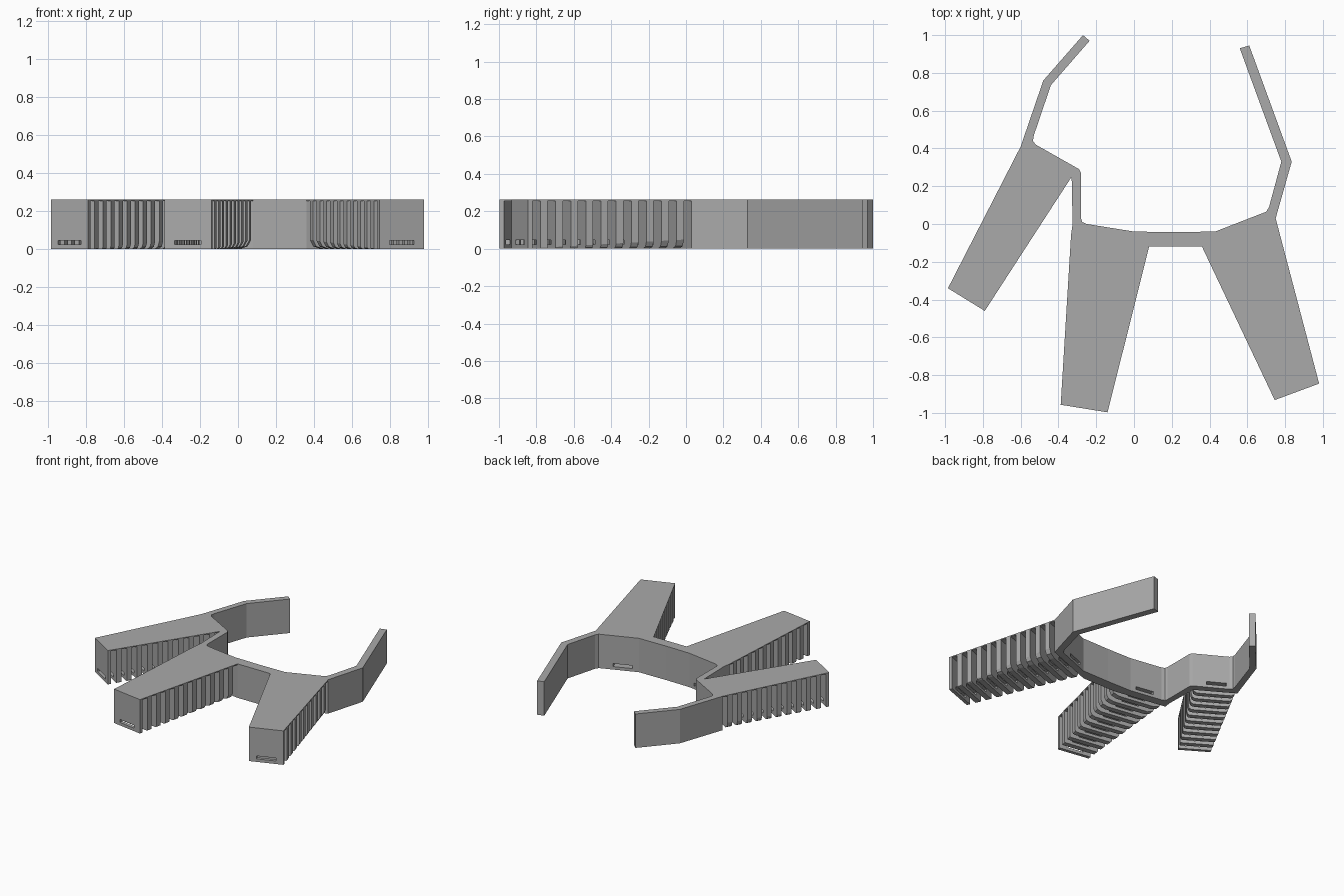
import bpy, bmesh
from mathutils import Vector

if "Cube" in bpy.data.objects:
    bpy.data.objects.remove(bpy.data.objects["Cube"])

HEIGHT = 0.262      # full height
PLATE = 0.254       # underside of the thin top skin
GAPS = 11           # flex slots per leg
PITCH, GAP, TIP = 0.0925, 0.0485, 0.028   # as fractions of leg length

grey = bpy.data.materials.new("Plain grey")
grey.use_nodes = True
colour = (0.4, 0.4, 0.4, 1)
grey.diffuse_color = colour
grey.node_tree.nodes["Principled BSDF"].inputs["Base Color"].default_value = colour


def loft(bm, ring_a, ring_b):
    """Closed solid between two matching rings of points."""
    a = [bm.verts.new(p) for p in ring_a]
    b = [bm.verts.new(p) for p in ring_b]
    bm.faces.new(a)
    bm.faces.new(b[::-1])
    for i in range(len(a)):
        j = (i + 1) % len(a)
        bm.faces.new((a[j], a[i], b[i], b[j]))


def prism(bm, outline, z0, z1):
    loft(bm, [(x, y, z0) for x, y in outline], [(x, y, z1) for x, y in outline])


def finish(name, bm):
    bmesh.ops.recalc_face_normals(bm, faces=bm.faces)
    mesh = bpy.data.meshes.new(name)
    bm.to_mesh(mesh)
    bm.free()
    mesh.materials.append(grey)
    obj = bpy.data.objects.new(name, mesh)
    bpy.context.collection.objects.link(obj)
    return obj


def cut(obj, cutter):
    mod = obj.modifiers.new("Cord slot", "BOOLEAN")
    mod.operation = "DIFFERENCE"
    mod.solver = "EXACT"
    mod.object = cutter


# Curved band with its two arms
band_outline = [
    (-.27, 1.0), (-.48, .76), (-.6, .41), (-.33, .25), (-.325, 0), (-.333, -.055),
    (.08, -.12), (.36, -.12), (.75, .03), (.835, .33), (.61, .945), (.56, .93),
    (.78, .33), (.715, .09), (.7, .065), (.43, -.04), (.2, -.043), (0, -.04),
    (-.25, 0), (-.274, .01), (-.28, .03), (-.28, .27), (-.29, .29),
    (-.52, .42), (-.535, .44), (-.53, .47), (-.44, .735), (-.235, .97)]
bm = bmesh.new()
prism(bm, band_outline, 0, HEIGHT)
band = finish("band", bm)

# Legs: tip left, tip right, root right, root left
legs = {
    "left_side_leg": [(-.985, -.34), (-.79, -.46), (-.33, .25), (-.6, .41)],
    "middle_leg": [(-.388, -.957), (-.14, -.997), (.08, -.12), (-.333, -.055)],
    "right_side_leg": [(.745, -.932), (.98, -.845), (.75, .03), (.36, -.12)],
}


def rib_section(corners, f):
    """Cross-section at fraction f from the tip; lower corners round off near the root."""
    tl, tr, rr, rl = corners
    left, right = tl.lerp(rl, f), tr.lerp(rr, f)
    width = (right - left).length
    inset = max(0.0005, 0.4 * (width - (tr - tl).length)) / width
    rise = 0.001 + 0.05 * f
    half = [(0, PLATE), (0, rise), (.3 * inset, .3 * rise), (inset, 0)]
    profile = half + [(1 - u, z) for u, z in half[::-1]]
    return [(*left.lerp(right, u), z) for u, z in profile]


for name, points in legs.items():
    corners = [Vector(p) for p in points]

    # Thin flexible top skin
    bm = bmesh.new()
    prism(bm, points, PLATE, HEIGHT)
    finish(name + "_skin", bm)

    # Row of ribs separated by slots
    bm = bmesh.new()
    start = 0
    for k in range(GAPS):
        end = TIP + PITCH * k
        loft(bm, rib_section(corners, start), rib_section(corners, end))
        start = end + GAP
    ribs = finish(name + "_ribs", bm)

    # Flat cord slot running the whole leg and through the band
    tip = (corners[0] + corners[1]) / 2
    root = (corners[2] + corners[3]) / 2
    along = (root - tip).normalized()
    side = Vector((-along.y, along.x)) * 0.07
    a, b = tip - along * 0.05, root + along * 0.13
    bm = bmesh.new()
    prism(bm, [a - side, a + side, b + side, b - side], 0.023, 0.046)
    cutter = finish(name + "_cord_cutter", bm)
    cutter.hide_render = True
    cutter.hide_viewport = True
    cutter.display_type = "WIRE"
    cut(ribs, cutter)
    cut(band, cutter)
